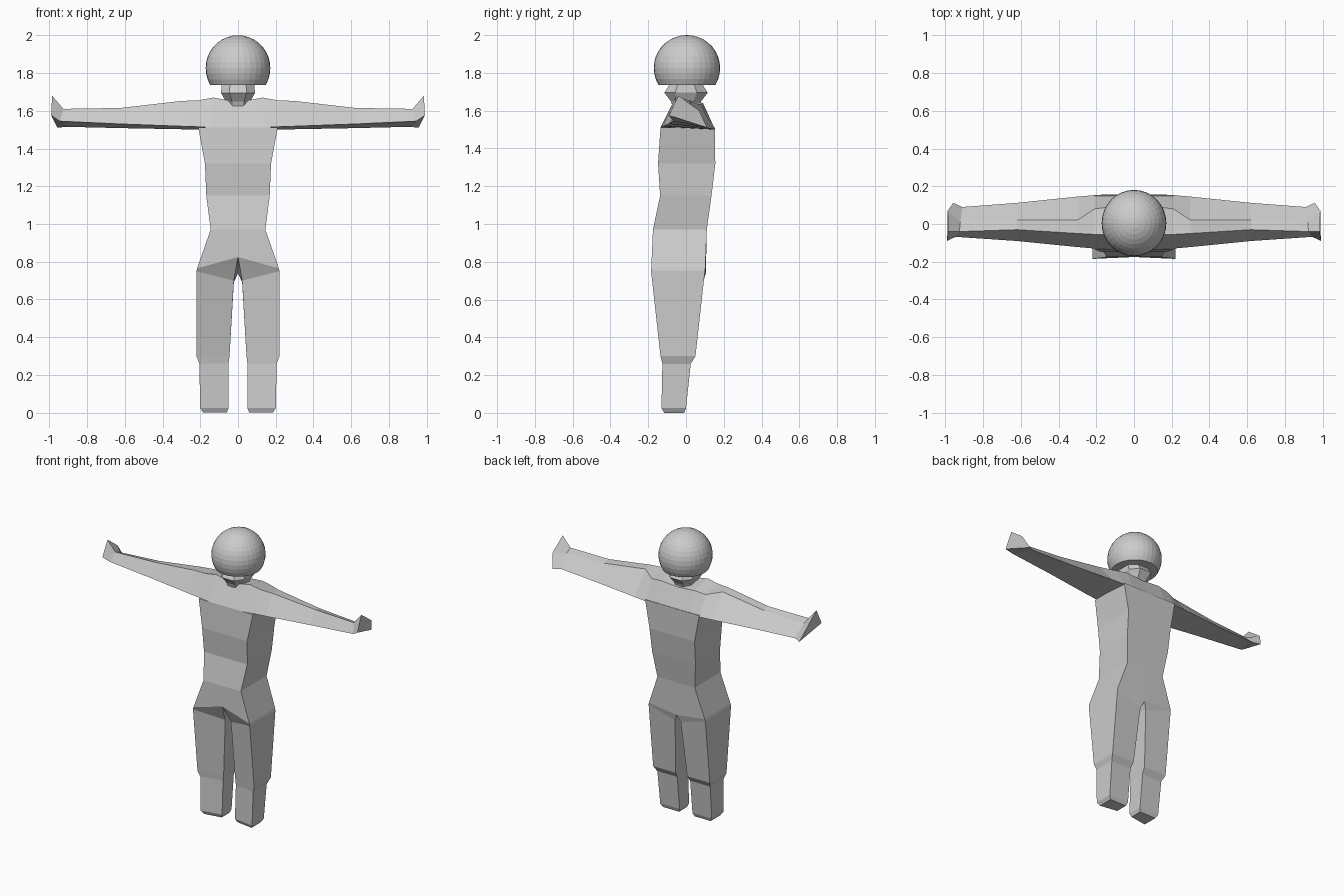
import bpy, bmesh

if "Cube" in bpy.data.objects:
    bpy.data.objects.remove(bpy.data.objects["Cube"])


def finish(bm, name):
    mesh = bpy.data.meshes.new(name)
    bm.to_mesh(mesh)
    bm.free()
    obj = bpy.data.objects.new(name, mesh)
    bpy.context.collection.objects.link(obj)
    return obj


def loft(name, rings, mirror=True):
    """Skin a list of four-point rings, then mirror the half across x = 0."""
    bm = bmesh.new()
    loops = [[bm.verts.new(p) for p in ring] for ring in rings]
    for a, b in zip(loops, loops[1:]):
        for i in range(len(a)):
            j = (i + 1) % len(a)
            bm.faces.new((a[i], a[j], b[j], b[i]))
    bm.faces.new(loops[0])
    bm.faces.new(loops[-1])
    bmesh.ops.recalc_face_normals(bm, faces=bm.faces)
    if mirror:
        # open the centre seam
        seam = [f for f in bm.faces if all(abs(v.co.x) < 1e-4 for v in f.verts)]
        bmesh.ops.delete(bm, geom=seam, context='FACES')
    obj = finish(bm, name)
    if mirror:
        obj.modifiers.new("Mirror", 'MIRROR')
    return obj


def box_ring(outer, inner, front, back, z, skew=0.0):
    """Ring: outer front, inner front, inner back, outer back."""
    return [(outer, front, z), (inner, front + skew, z),
            (inner, back, z), (outer, back, z)]


# Legs and torso as one half shell, foot to chest
loft("legs_and_torso", [
    box_ring(0.185, 0.06, -0.115, -0.01, 0.0, 0.02),
    box_ring(0.20, 0.05, -0.13, 0.0, 0.025, 0.025),
    box_ring(0.205, 0.05, -0.125, 0.025, 0.26, 0.03),
    box_ring(0.22, 0.045, -0.135, 0.05, 0.30, 0.04),
    [(0.22, -0.185, 0.75), (0.022, -0.11, 0.70), (0.022, 0.09, 0.69), (0.22, 0.10, 0.75)],
    [(0.217, -0.184, 0.765), (0.0, -0.175, 0.825), (0.0, 0.105, 0.74), (0.217, 0.102, 0.765)],
    box_ring(0.145, 0.0, -0.175, 0.11, 0.97),
    box_ring(0.168, 0.0, -0.137, 0.135, 1.15),
    box_ring(0.175, 0.0, -0.148, 0.155, 1.32),
    box_ring(0.21, 0.0, -0.135, 0.153, 1.51),
])


def arm_ring(x, fb, top, tb, bb):
    """Ring across the arm: front bottom, top, top back, back bottom as (y, z)."""
    return [(x, *p) for p in (fb, top, tb, bb)]


# Shoulders, arms and flared hands
loft("arms", [
    arm_ring(0.0, (-0.135, 1.51), (-0.06, 1.645), (0.09, 1.63), (0.153, 1.505)),
    arm_ring(0.13, (-0.135, 1.51), (-0.055, 1.67), (0.09, 1.64), (0.153, 1.502)),
    arm_ring(0.21, (-0.13, 1.515), (-0.055, 1.655), (0.08, 1.63), (0.153, 1.50)),
    arm_ring(0.30, (-0.122, 1.518), (-0.05, 1.652), (0.02, 1.65), (0.145, 1.502)),
    arm_ring(0.62, (-0.09, 1.53), (-0.03, 1.615), (0.02, 1.605), (0.112, 1.508)),
    [(0.945, -0.068, 1.545), (0.925, -0.04, 1.61), (0.92, 0.01, 1.59), (0.91, 0.09, 1.515)],
    [(0.99, -0.09, 1.575), (0.985, -0.04, 1.68), (0.987, 0.07, 1.60), (0.957, 0.112, 1.51)],
])

# Neck with a flared collar
neck = []
for z, rx, ry in ((1.62, 0.06, 0.07), (1.65, 0.065, 0.08), (1.695, 0.09, 0.115), (1.75, 0.085, 0.08)):
    neck.append([(sx * rx, sy * ry, z) for sx, sy in
                 ((-1, -0.5), (-0.5, -1), (0.5, -1), (1, -0.5),
                  (1, 0.5), (0.5, 1), (-0.5, 1), (-1, 0.5))])
loft("neck", neck, mirror=False)

# Round head with a flattened underside
bm = bmesh.new()
bmesh.ops.create_uvsphere(bm, u_segments=32, v_segments=18, radius=0.174)
cut = bmesh.ops.bisect_plane(bm, geom=bm.verts[:] + bm.edges[:] + bm.faces[:],
                             plane_co=(0, 0, -0.09), plane_no=(0, 0, -1), clear_outer=True)
rim = [e for e in cut["geom_cut"] if isinstance(e, bmesh.types.BMEdge)]
bmesh.ops.contextual_create(bm, geom=rim)
head = finish(bm, "head")
head.location = (0, 0.005, 1.826)
head.scale = (0.985, 1.01, 1.0)
